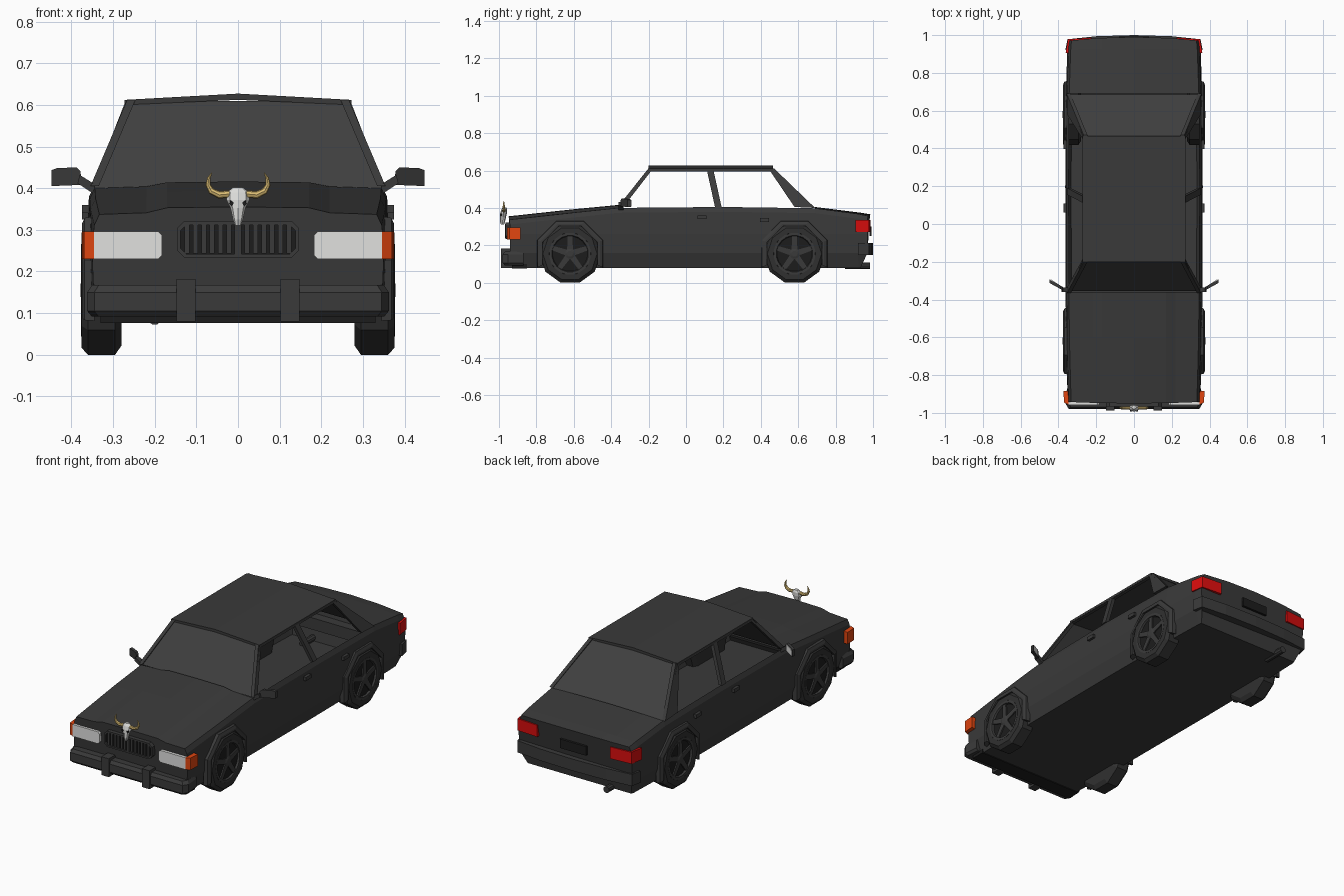
import bpy, bmesh, math
from mathutils import Vector

if "Cube" in bpy.data.objects:
    bpy.data.objects.remove(bpy.data.objects["Cube"])


def material(name, r, g, b):
    m = bpy.data.materials.new(name)
    m.use_nodes = True
    m.diffuse_color = (r, g, b, 1)
    m.node_tree.nodes["Principled BSDF"].inputs["Base Color"].default_value = (r, g, b, 1)
    return m


BODY = material("charcoal paint", .042, .042, .042)
GLASS = material("tinted glass", .05, .05, .05)
TYRE = material("black rubber", .03, .03, .03)
DARK = material("black trim", .012, .012, .012)
LAMP = material("lamp white", .75, .75, .74)
AMBER = material("amber", .75, .06, .005)
RED = material("tail red", .7, .004, .004)
BONE = material("bone", .72, .72, .7)
HORN = material("horn gold", .7, .5, .17)


def make(name, verts, faces, mat, mirror=False):
    """Mesh object from points and faces, optionally mirrored across x."""
    me = bpy.data.meshes.new(name)
    me.from_pydata([tuple(v) for v in verts], [], faces)
    bm = bmesh.new()
    bm.from_mesh(me)
    bmesh.ops.recalc_face_normals(bm, faces=bm.faces)
    bm.to_mesh(me)
    bm.free()
    me.materials.append(mat)
    ob = bpy.data.objects.new(name, me)
    bpy.context.scene.collection.objects.link(ob)
    if mirror:
        ob.modifiers.new("Mirror", 'MIRROR').use_mirror_merge = False
    return ob


def loft(name, rings, mat, mirror=False, caps=True, closed=True, skip=lambda i, j: False):
    """Skin a row of equal-length rings."""
    n = len(rings[0])
    verts = [p for r in rings for p in r]
    faces = [(i * n + j, i * n + (j + 1) % n, (i + 1) * n + (j + 1) % n, (i + 1) * n + j)
             for i in range(len(rings) - 1) for j in range(n if closed else n - 1) if not skip(i, j)]
    if caps:
        faces += [tuple(range(n)), tuple(range(len(verts) - n, len(verts)))]
    return make(name, verts, faces, mat, mirror)


def prism(name, outline, axis, a, b, mat, mirror=False):
    """Extrude a 2D outline along an axis from a to b."""
    def put(p, d):
        v = list(p)
        v.insert(axis, d)
        return v
    return loft(name, [[put(p, d) for p in outline] for d in (a, b)], mat, mirror)


def box(name, x, y, z, mat, mirror=False):
    return prism(name, [(x[0], y[0]), (x[1], y[0]), (x[1], y[1]), (x[0], y[1])], 2, *z, mat, mirror)


# Hollow lower body: cross-sections from nose to tail, open over the cabin
def section(y, w, top, crown, bow, tuck):
    half = [(0, top), (.17, top - .002), (.22, top - crown), (w - .012, top - crown - .004),
            (w, top - crown - .03), (w + .006, .26), (w + .002, .16), (w - .025, .08)]
    ring = half + [(-x, z) for x, z in reversed(half[1:])]
    return [(x, y - bow * (x / .35) ** 2 - (tuck if z < .1 else 0), z) for x, z in ring]


stations = [(-.95, .345, .355, .014, -.008, -.02), (-.6, .354, .393, .014, 0, 0),
            (-.36, .356, .416, .012, 0, 0), (.2, .358, .412, .003, 0, 0),
            (.69, .355, .405, .003, 0, 0), (.93, .347, .375, .003, .01, 0),
            (.99, .343, .365, .004, .02, .04)]
loft("lower_body", [section(*s) for s in stations], BODY,
     skip=lambda i, j: i in (2, 3) and j in (0, 1, 2, 12, 13, 14))


# Greenhouse pillars on the leaning side plane
def side_x(z):
    return .352 - .085 * (z - .41) / .2


def pillar(name, outline):
    rings = [[(side_x(z) - d, y, z) for y, z in outline] for d in (0, .02)]
    loft(name, rings, BODY, True)


pillar("front_pillar", [(-.365, .405), (-.2, .612), (-.175, .612), (-.335, .405)])
pillar("middle_pillar", [(.11, .61), (.145, .61), (.19, .405), (.155, .405)])
pillar("rear_pillar", [(.44, .612), (.47, .612), (.69, .4), (.58, .405)])
pillar("roof_rail", [(-.2, .612), (.47, .612), (.46, .596), (-.19, .596)])

# Crowned roof slab
roof = [(-.272, .612), (0, .627), (.272, .612), (.272, .6), (0, .612), (-.272, .6)]
prism("roof", roof, 1, -.2, .465, BODY)


# Framed front and rear screens with recessed glass
def screen(name, base_y, base_z, top_y):
    quad = [(-.352, base_y, base_z), (.352, base_y, base_z), (.27, top_y, .614), (-.27, top_y, .614)]
    ob = make(name, quad, [(0, 1, 2, 3)], BODY)
    ob.data.materials.append(GLASS)
    bm = bmesh.new()
    bm.from_mesh(ob.data)
    if bm.faces[:][0].normal.z < 0:
        bmesh.ops.reverse_faces(bm, faces=bm.faces)
    pane = bm.faces[:][0]
    bmesh.ops.inset_region(bm, faces=[pane], thickness=.02)
    bmesh.ops.inset_region(bm, faces=[pane], thickness=.004, depth=-.008)
    pane.material_index = 1
    bm.to_mesh(ob.data)
    bm.free()


screen("windscreen", -.362, .405, -.2)
screen("rear_window", .692, .402, .465)


# Wheels, flares, rims and spokes
def circle(r, x, cy, n, cz=.155):
    return [(x, cy + r * math.sin(math.tau * (k + .5) / n), cz - r * math.cos(math.tau * (k + .5) / n))
            for k in range(n)]


for label, cy in (("front", -.62), ("rear", .58)):
    tyre = [(.05, .28), (.14, .28), (.163, .295), (.163, .36), (.145, .376), (.113, .376), (.108, .366)]
    loft(label + "_tyre", [circle(r, x, cy, 10) for r, x in tyre], TYRE, True)
    rim = [(.112, .362), (.112, .377), (.098, .377), (.094, .367)]
    loft(label + "_rim", [circle(r, x, cy, 20) for r, x in rim], BODY, True, caps=False)
    loft(label + "_rim_back", [circle(.1, x, cy, 20) for x in (.364, .367)], DARK, True)
    loft(label + "_hub", [circle(r, x, cy, 10) for r, x in ((.028, .36), (.028, .374), (.016, .378))],
         BODY, True)
    for k in range(5):
        a = math.tau * k / 5
        along, across = Vector((math.sin(a), math.cos(a))), Vector((math.cos(a), -math.sin(a)))
        pts = [Vector((cy, .155)) + along * r + across * w
               for r, w in ((.015, .016), (.1, .012), (.1, -.012), (.015, -.016))]
        prism(f"{label}_spoke_{k + 1}", [tuple(p) for p in pts], 0, .364, .374, BODY, True)
    # Five-sided arch over the wheel
    angles = [math.radians(-22.5 + 45 * k) for k in range(6)]
    rings = [[(x, cy + r * math.cos(a), .155 + r * math.sin(a))
              for r, x in ((.192, .345), (.188, .368), (.172, .375), (.16, .375), (.158, .345))]
             for a in angles]
    loft(label + "_wheel_arch", rings, BODY, True)

# Front bumper with rounded section and two uprights
outline = [(-.355, -.87), (-.362, -.94), (-.345, -.968), (.345, -.968), (.362, -.94), (.355, -.87)]
rings = []
for z, s in ((.092, .97), (.105, 1), (.15, 1), (.167, .97)):
    rings.append([(x * s, y if y > -.9 else y - .012 * (s - .97) / .03, z) for x, y in outline])
loft("front_bumper", rings, BODY)
box("bumper_upright", (.102, .148), (-.988, -.93), (.08, .182), BODY, True)
box("front_skirt", (-.33, .33), (-.93, -.85), (.076, .1), DARK)

# Rear bumper, plate recess, exhaust
bow = [(0, 1), (.2, .994), (.352, .978), (.364, .92), (.34, .92)]
prism("rear_bumper", bow + [(-x, y) for x, y in reversed(bow[1:])], 2, .148, .213, BODY)
box("plate_panel", (-.08, .08), (.98, .993), (.25, .3), DARK)
loft("exhaust", [[(-.2 + p[1], y, p[2]) for p in circle(.018, 0, 0, 10, .09)] for y in (.85, .985)], BODY)

# Lamps
lens = [(.182, .24), (.192, .23), (.346, .23), (.346, .296), (.192, .296), (.182, .286)]
prism("headlight", lens, 1, -.957, -.93, LAMP, True)
prism("front_indicator", [(.346, -.957), (.37, -.945), (.374, -.885), (.34, -.885)], 2, .23, .296, AMBER, True)
prism("tail_light", [(.225, .987), (.35, .978), (.362, .905), (.33, .905), (.22, .96)], 2, .27, .335, RED, True)


# Grille: dark back, cut-corner surround, upright slats
def rounded(w, z0, z1, c):
    return [(-w, z0 + c), (-w + c, z0), (w - c, z0), (w, z0 + c),
            (w, z1 - c), (w - c, z1), (-w + c, z1), (-w, z1 - c)]


prism("grille_back", rounded(.14, .238, .316, .015), 1, -.956, -.94, DARK)
outer, inner = rounded(.147, .233, .321, .018), rounded(.138, .242, .312, .014)
loft("grille_surround", [[(x, y, z) for x, z in o] for o, y in
                         ((outer, -.94), (outer, -.966), (inner, -.966), (inner, -.95))], BODY, caps=False)
for k in range(6):
    x = .022 + .02 * k
    box(f"grille_slat_{k + 1}", (x - .006, x + .006), (-.964, -.95), (.243, .311), BODY, True)
box("grille_centre_bar", (-.008, .008), (-.968, -.95), (.24, .314), BODY)

# Door handles and mirrors
for label, y, z in (("front", .085, .35), ("rear", .42, .335)):
    box(label + "_door_handle", (.355, .374), (y - .024, y + .024), (z - .01, z + .01), BODY, True)
shape = [(.375, .408), (.448, .405), (.448, .443), (.435, .448), (.388, .45), (.378, .44)]


def mirror_ring(depth, s=1):
    return [(.412 + (x - .412) * s, -.352 + (x - .375) * .55 + depth, .427 + (z - .427) * s) for x, z in shape]


loft("mirror_housing", [mirror_ring(0), mirror_ring(.018)], BODY, True)
loft("mirror_glass", [mirror_ring(.017, .85), mirror_ring(.02, .85)], LAMP, True)
prism("mirror_arm", [(.345, .385), (.345, .41), (.38, .432), (.385, .412)], 1, -.36, -.335, BODY, True)

# Horned skull ornament on the nose
rows = [(.402, .012, .01, -.97), (.39, .026, .016, -.972), (.372, .028, .018, -.975),
        (.352, .018, .016, -.978), (.325, .012, .013, -.981), (.31, .008, .008, -.981)]
loft("skull", [[(w * math.cos(math.tau * k / 8), y + d * math.sin(math.tau * k / 8), z) for k in range(8)]
               for z, w, d, y in rows], BONE)
prism("eye_socket", [(.01, .366), (.019, .372), (.02, .362), (.014, .356)], 1, -.993, -.984, DARK, True)
path = [(.02, .386, .009), (.045, .384, .009), (.064, .393, .008), (.072, .408, .006),
        (.07, .424, .004), (.063, .437, .001)]
rings = []
for k, (x, z, r) in enumerate(path):
    p, q = path[max(k - 1, 0)], path[min(k + 1, 5)]
    t = Vector((q[0] - p[0], q[1] - p[1])).normalized()
    rings.append([(x - t.y * r * math.cos(a), -.974 + r * math.sin(a), z + t.x * r * math.cos(a))
                  for a in [math.tau * j / 8 for j in range(8)]])
horn = loft("horn", rings, HORN, True)
